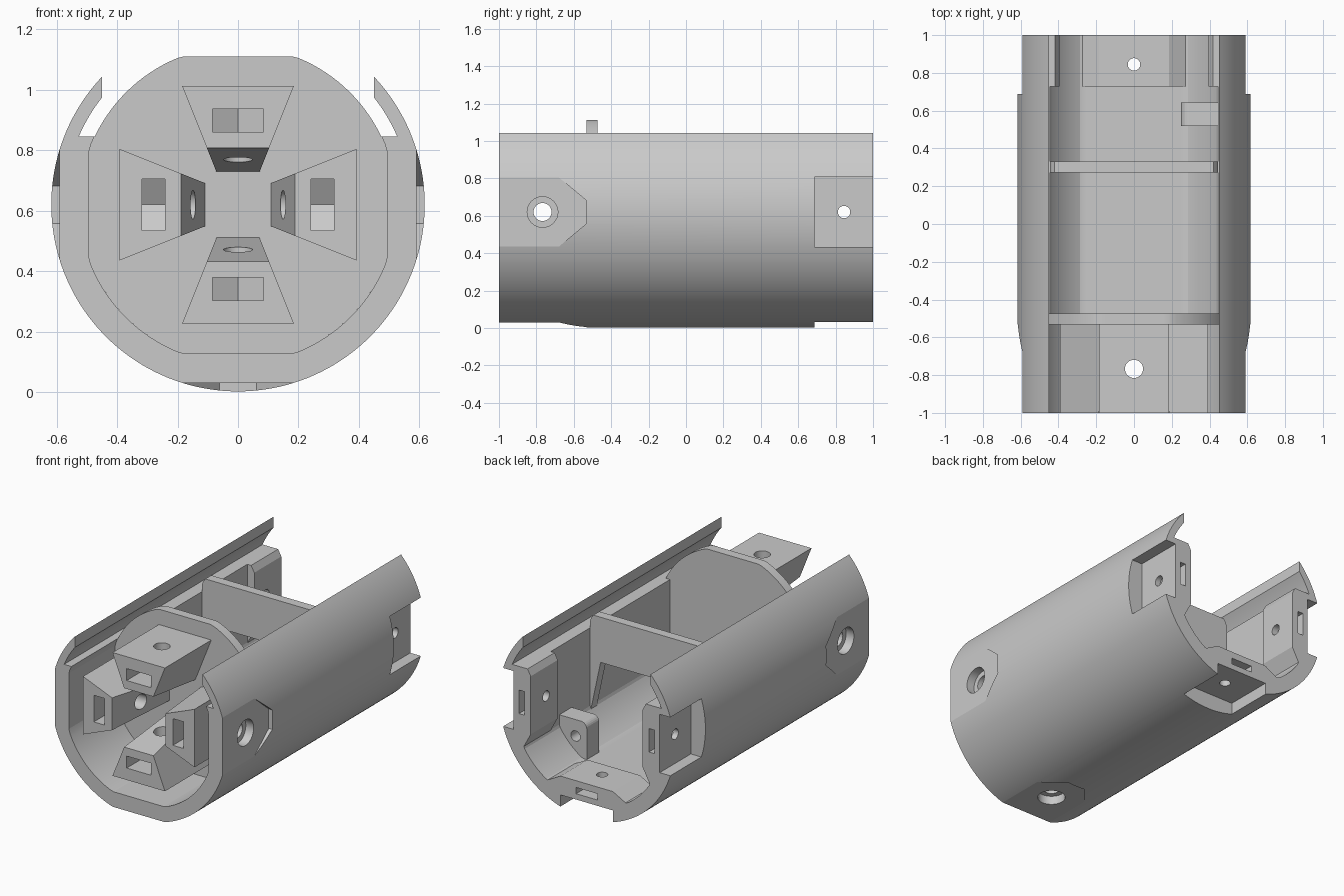
import bpy, bmesh
from math import sin, cos, pi, radians, sqrt, atan2
from mathutils import Matrix

if "Cube" in bpy.data.objects:
    bpy.data.objects.remove(bpy.data.objects["Cube"])

AXIS = 0.62      # height of the tube axis
R = 0.618        # outer radius
BORE = 0.525     # bore radius
FLAT = 0.444     # distance of the bore flats
SLOT = 0.573     # outer radius of the lid slot
LEDGE = 0.226    # height of the lid ledge above the axis
OPEN = 0.45      # half width of the top opening
FRONT, REAR, WALL = -1.0, 1.0, -0.533
FRONT_HOLE, REAR_HOLE = -0.767, 0.845
SIDES = {"top": 0, "left": 90, "bottom": 180, "right": 270}

gray = bpy.data.materials.new("plain gray")
gray.use_nodes = True
gray.diffuse_color = (0.59, 0.59, 0.59, 1)
gray.node_tree.nodes["Principled BSDF"].inputs["Base Color"].default_value = gray.diffuse_color


def place(angle):
    """Turn a part built above the axis around the tube, then lift it."""
    return Matrix.Translation((0, 0, AXIS)) @ Matrix.Rotation(radians(angle), 4, "Y")


def loft(name, ring_a, ring_b, angle=0):
    """Solid between two matching rings of points."""
    bm = bmesh.new()
    a = [bm.verts.new(p) for p in ring_a]
    b = [bm.verts.new(p) for p in ring_b]
    bm.faces.new(a)
    bm.faces.new(b[::-1])
    for i in range(len(a)):
        j = (i + 1) % len(a)
        bm.faces.new((a[i], b[i], b[j], a[j]))
    bmesh.ops.recalc_face_normals(bm, faces=bm.faces)
    bm.transform(place(angle))
    mesh = bpy.data.meshes.new(name)
    bm.to_mesh(mesh)
    bm.free()
    mesh.materials.append(gray)
    obj = bpy.data.objects.new(name, mesh)
    bpy.context.scene.collection.objects.link(obj)
    return obj


def along(name, section, y0, y1, angle=0):
    """Cross-section (x, radial) pushed along the tube."""
    return loft(name, [(x, y0, z) for x, z in section], [(x, y1, z) for x, z in section], angle)


def outward(name, outline, r0, r1, angle=0):
    """Outline (x, y) pushed away from the axis."""
    return loft(name, [(x, y, r0) for x, y in outline], [(x, y, r1) for x, y in outline], angle)


def circle(cx, cy, r, n=32):
    return [(cx + r * cos(2 * pi * i / n), cy + r * sin(2 * pi * i / n)) for i in range(n)]


def arc(r, a0, a1, n, flat=9):
    """Arc from a0 to a1 (measured from straight up), trimmed by four flats."""
    pts = []
    for i in range(n + 1):
        a = a0 + (a1 - a0) * i / n
        s = min(r, flat / max(abs(sin(a)), abs(cos(a))))
        pts.append((s * sin(a), s * cos(a)))
    return pts


def ring(r, flat=9):
    return arc(r, 0, 2 * pi * 127 / 128, 127, flat)


def cut(obj, cutters):
    for c in cutters:
        mod = obj.modifiers.new("cut", "BOOLEAN")
        mod.operation, mod.solver, mod.object = "DIFFERENCE", "EXACT", c
    bpy.context.view_layer.update()
    graph = bpy.context.evaluated_depsgraph_get()
    mesh = bpy.data.meshes.new_from_object(obj.evaluated_get(graph))
    obj.modifiers.clear()
    obj.data = mesh


# Shell: one open cross-section with lips, lid slots and a flat-sided bore
tip = atan2(OPEN, sqrt(R * R - OPEN * OPEN))
lip = atan2(OPEN, sqrt(SLOT ** 2 - OPEN ** 2))
ledge_out = atan2(sqrt(SLOT ** 2 - LEDGE ** 2), LEDGE)
ledge_in = atan2(FLAT, LEDGE)
section = arc(R, tip, 2 * pi - tip, 120)
section += arc(SLOT, 2 * pi - lip, 2 * pi - ledge_out, 10)
section += arc(BORE, 2 * pi - ledge_in, ledge_in, 120, FLAT)
section += arc(SLOT, ledge_out, lip, 10)
shell = along("shell", section, FRONT, REAR)

# Wider bore at the front, and the path of the sliding lid
socket = along("socket", ring(BORE + 0.001, 0.493), FRONT - 0.1, WALL)
lid_path = along("lid_path", [(-0.7, LEDGE), (0.7, LEDGE), (0.7, 0.7), (-0.7, 0.7)], 0.6, 1.1)
cutters = [socket, lid_path]
shell_cutters = [socket]


def nut_slot(name, half, start, hole, r0, r1, angle):
    """Nut slot with a pointed inner end."""
    d = 1 if hole > start else -1
    side, apex = hole + d * half * 0.577, hole + d * half * 1.155
    return outward(name, [(-half, start), (half, start), (half, side), (0, apex), (-half, side)], r0, r1, angle)


def block_ring(y, inner):
    """Cross-section of a nut block, narrower towards the axis."""
    w = 0.185 - (0.393 - inner) * 0.4
    return [(-0.185, y, 0.393), (0.185, y, 0.393), (w, y, inner), (-w, y, inner)]


for side, a in SIDES.items():
    # Tapered nut block on the front wall
    block = loft(side + "_front_nut_block", block_ring(FRONT, 0.188),
                 block_ring(WALL + 0.02, 0.106), a)
    drill = outward("drill", circle(0, FRONT_HOLE, 0.048), 0.03, 0.75, a)
    nut = nut_slot("nut", 0.085, FRONT - 0.05, FRONT_HOLE, 0.241, 0.317, a)
    cut(block, [drill, nut])
    cutters += [drill, nut]
    if side == "top":
        continue

    # Front outer flat with screw recess
    pocket = outward("pocket", [(-0.2, -1.1), (0.2, -1.1), (0.2, -0.69), (0.185, -0.68),
                                (0.062, WALL), (-0.062, WALL), (-0.185, -0.68), (-0.2, -0.69)], 0.59, 0.75, a)
    recess = outward("recess", circle(0, FRONT_HOLE, 0.082), 0.535, 0.75, a)

    # Rear outer flat, pad, hole and nut slot
    step = along("step", [(-0.186, 0.515), (0.186, 0.515), (0.186, 0.75), (-0.186, 0.75)], 0.687, 1.1, a)
    pad = along(side + "_rear_pad", [(-0.185, 0.395), (0.185, 0.395), (0.28, 0.446), (0.18, 0.48),
                                     (-0.18, 0.48), (-0.28, 0.446)], 0.728, REAR, a)
    rear_drill = outward("rear_drill", circle(0, REAR_HOLE, 0.033), 0.2, 0.75, a)
    rear_nut = nut_slot("rear_nut", 0.075, 1.05, REAR_HOLE, 0.438, 0.478, a)
    cut(pad, [rear_drill, rear_nut, lid_path])
    shell_cutters += [drill, pocket, recess, step, rear_drill, rear_nut]
    cutters += [pocket, recess, step, rear_drill, rear_nut]

cut(shell, shell_cutters)

# Front wall: round with a flat top
along("front_wall", [(x, min(z, 0.491)) for x, z in ring(BORE)], WALL, -0.473)

# Rear divider: low flat top, open underneath between two sloped gussets
top, gusset = 0.313, -0.29
right_side = arc(BORE, atan2(sqrt(BORE ** 2 - top ** 2), top), atan2(0.438, gusset), 24, 0.446)
opening = [(0.37, 0.025), (-0.37, 0.025)]
along("rear_divider", right_side + opening + [(-x, z) for x, z in right_side[::-1]], 0.272, 0.332)

# Side bracket with a hole, rounded at its inner corner
bracket_top = -0.21
corner = [(0.29 - 0.04 * sin(t * pi / 12), bracket_top - 0.04 + 0.04 * cos(t * pi / 12)) for t in range(7)]
wall_line = arc(BORE + 0.01, atan2(0.25, -0.454), atan2(0.454, bracket_top), 16, FLAT + 0.01)
bracket = along("side_bracket", corner + wall_line, 0.518, 0.642)
pin = along("pin", circle(0.33, -0.315, 0.033), 0.4, 0.8)
cut(bracket, [pin])
cutters.append(pin)

for c in cutters:
    bpy.data.objects.remove(c)

# Smooth round surfaces, crisp edges
for obj in bpy.context.scene.collection.objects:
    if obj.type == "MESH":
        obj.data.shade_smooth()
        obj.data.set_sharp_from_angle(angle=radians(14))
